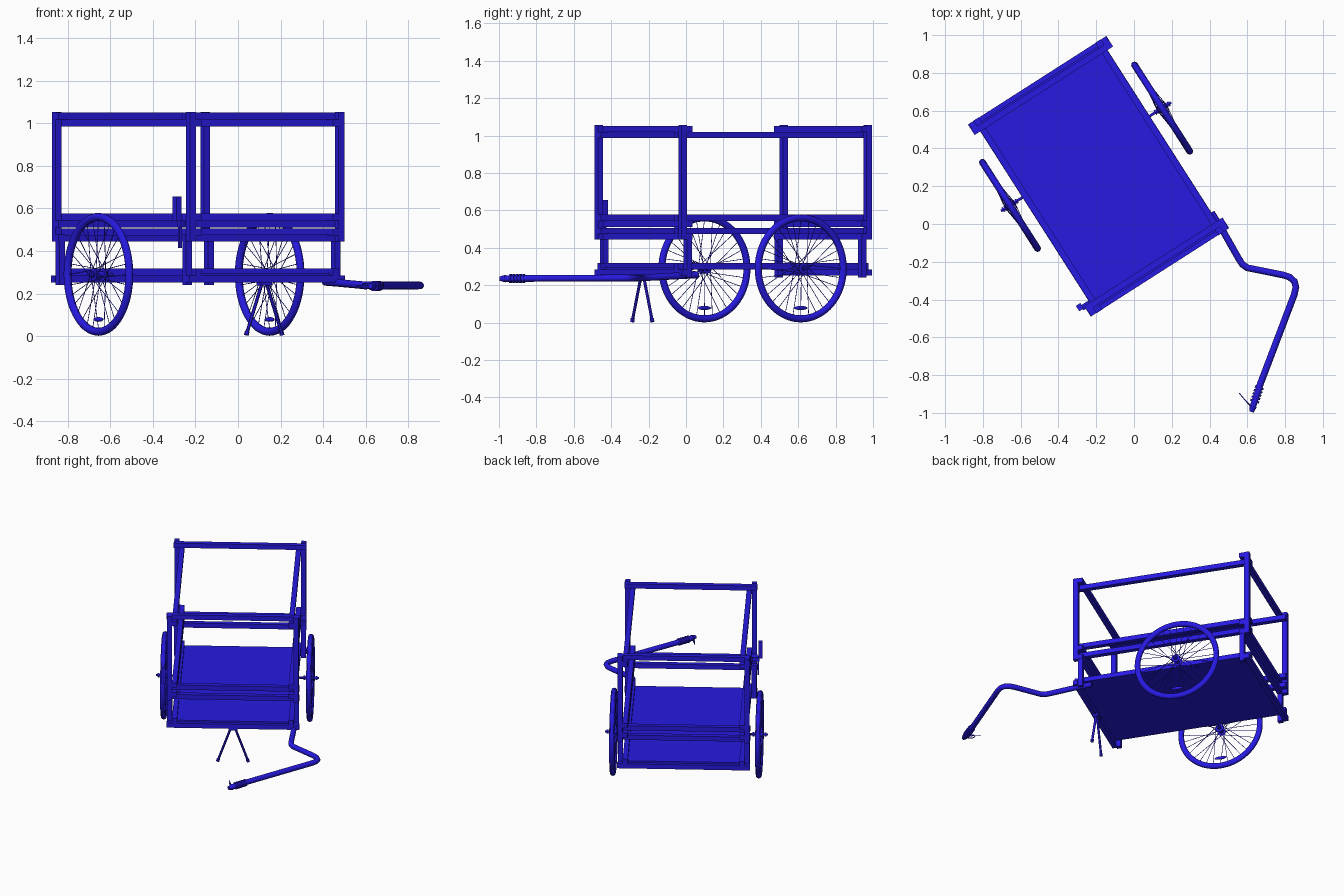
import bpy, bmesh, math
from mathutils import Matrix, Vector

if "Cube" in bpy.data.objects:
    bpy.data.objects.remove(bpy.data.objects["Cube"])

# Cart frame: local x = width, local -y = front, turned about z
M = Matrix.Translation((-0.1875, 0.2525, 0)) @ Matrix.Rotation(math.radians(32.6), 4, 'Z')
I = Matrix.Identity(4)
S = 0.033  # square bar thickness

blue = bpy.data.materials.new("blue")
blue.diffuse_color = (0.02, 0.01, 0.75, 1)
blue.use_nodes = True
blue.node_tree.nodes["Principled BSDF"].inputs["Base Color"].default_value = blue.diffuse_color


def finish(name, bm, mat=M, smooth=False):
    bmesh.ops.recalc_face_normals(bm, faces=bm.faces)
    me = bpy.data.meshes.new(name)
    bm.to_mesh(me)
    bm.free()
    ob = bpy.data.objects.new(name, me)
    ob.matrix_world = mat
    bpy.context.collection.objects.link(ob)
    me.materials.append(blue)
    if smooth:
        bpy.ops.object.select_all(action='DESELECT')
        ob.select_set(True)
        bpy.context.view_layer.objects.active = ob
        bpy.ops.object.shade_smooth_by_angle()
    return ob


def box(name, center, size):
    bm = bmesh.new()
    bmesh.ops.create_cube(bm, size=1, matrix=Matrix.Translation(center) @ Matrix.Diagonal((*size, 1)))
    return finish(name, bm)


def rod(bm, a, b, r, n=12, r2=None):
    a, b = Vector(a), Vector(b)
    d = b - a
    m = Matrix.Translation((a + b) / 2) @ d.to_track_quat('Z', 'Y').to_matrix().to_4x4()
    bmesh.ops.create_cone(bm, cap_ends=True, segments=n, radius1=r,
                          radius2=r if r2 is None else r2, depth=d.length, matrix=m)


def tube(name, pts, r, mat=I, cyclic=False):
    cu = bpy.data.curves.new(name, 'CURVE')
    cu.dimensions = '3D'
    cu.bevel_depth, cu.bevel_resolution, cu.use_fill_caps = r, 4, True
    sp = cu.splines.new('POLY')
    sp.points.add(len(pts) - 1)
    for p, q in zip(sp.points, pts):
        p.co = (*q, 1)
    sp.use_cyclic_u = cyclic
    ob = bpy.data.objects.new(name, cu)
    ob.matrix_world = mat
    bpy.context.collection.objects.link(ob)
    cu.materials.append(blue)
    return ob


# Square-bar frame: stacked rails lapped around the posts
for sx in (-1, 1):
    for sy in (-1, 1):
        box("upper_post", (sx * 0.415, sy * 0.587, 0.75), (S, S, 0.61))
        box("lower_post", (sx * 0.415, sy * 0.554, 0.343), (S, S, 0.205))
    for z in (0.3015, 0.49, 0.56, 1.002):
        box("side_rail", (sx * 0.382, 0, z), (S, 1.21, S))
for sy in (-1, 1):
    box("bottom_end_rail", (0, sy * 0.587, 0.268), (0.87, S, S))
    for z in (0.46, 0.528, 1.035):
        box("end_rail", (0, sy * 0.554, z), (0.87, S, S))

# Floor panel
box("floor_panel", (0, 0, 0.29), (0.80, 1.16, 0.012))

# Wheels
WZ, WR = 0.29, 0.27
for sx in (-1, 1):
    W = M @ Matrix.Translation((sx * 0.478, 0.123, WZ))
    # tyre
    bm = bmesh.new()
    N, K = 64, 12
    g = []
    for i in range(N):
        a = math.tau * i / N
        g.append([bm.verts.new((0.018 * math.sin(math.tau * k / K),
                                (WR + 0.019 * math.cos(math.tau * k / K)) * math.cos(a),
                                (WR + 0.019 * math.cos(math.tau * k / K)) * math.sin(a))) for k in range(K)])
    for i in range(N):
        for k in range(K):
            j, l = (i + 1) % N, (k + 1) % K
            bm.faces.new((g[i][k], g[j][k], g[j][l], g[i][l]))
    finish("tyre", bm, W, True)
    # hub, flanges, axle and nuts
    bm = bmesh.new()
    rod(bm, (-0.033, 0, 0), (0.033, 0, 0), 0.014, 20)
    for s in (-1, 1):
        rod(bm, (s * 0.024, 0, 0), (s * 0.028, 0, 0), 0.028, 24)
        rod(bm, (s * 0.036, 0, 0), (s * 0.046, 0, 0), 0.015, 6)
    rod(bm, (-sx * 0.1, 0, 0), (sx * 0.056, 0, 0), 0.007)
    finish("hub", bm, W, True)
    # crossed spokes
    bm = bmesh.new()
    for i in range(32):
        a = math.tau * i / 32
        b = a + (0.9 if i % 4 < 2 else -0.9)
        x = 0.026 if i % 2 else -0.026
        rod(bm, (x, 0.025 * math.cos(b), 0.025 * math.sin(b)),
            (0, 0.255 * math.cos(a), 0.255 * math.sin(a)), 0.0018, 5)
    finish("spokes", bm, W)
    # reflector
    bm = bmesh.new()
    bmesh.ops.create_uvsphere(bm, u_segments=20, v_segments=10, radius=1,
                              matrix=Matrix.Translation((0, 0, -0.212)) @ Matrix.Diagonal((0.009, 0.042, 0.011, 1)))
    finish("reflector", bm, W, True)

# Two-legged stand under the front rail
bm = bmesh.new()
for s in (-1, 1):
    rod(bm, (s * 0.012, -0.577, 0.25), (s * 0.095, -0.577, 0.02), 0.008)
    rod(bm, (s * 0.095, -0.577, 0.022), (s * 0.1, -0.577, 0.004), 0.011)
finish("stand_legs", bm, M, True)
box("stand_mount", (0, -0.577, 0.247), (0.06, 0.04, 0.02))

# Bent tow arm with a rounded elbow
tube("tow_arm", [(0.41, 0.06, 0.255), (0.47, -0.035, 0.25), (0.555, -0.185, 0.242), (0.575, -0.215, 0.24),
                 (0.60, -0.232, 0.239), (0.79, -0.27, 0.238), (0.825, -0.282, 0.238), (0.85, -0.305, 0.238),
                 (0.857, -0.335, 0.238), (0.848, -0.375, 0.238), (0.66, -0.87, 0.236)], 0.018)

# Ribbed flexible coupling at the arm's end
bm = bmesh.new()
a, b = Vector((0.672, -0.84, 0.236)), Vector((0.63, -0.965, 0.235))
rod(bm, a, b, 0.017, 20)
for i in range(5):
    p = a.lerp(b, 0.18 + 0.14 * i)
    rod(bm, p, p + (b - a) * 0.08, 0.024, 20)
rod(bm, b, (0.622, -0.995, 0.235), 0.02, 20, 0.012)
finish("coupling", bm, I, True)

# Safety strap and small ring
tube("safety_strap", [(0.625, -0.975, 0.235), (0.59, -0.935, 0.24), (0.557, -0.895, 0.235)], 0.0025)
tube("strap_ring", [(0.60 + 0.018 * math.cos(t * math.tau / 16), -0.945 - 0.018 * math.cos(t * math.tau / 16),
                     0.235 + 0.013 * math.sin(t * math.tau / 16)) for t in range(16)], 0.003, cyclic=True)

# Upright lamp on the front left corner
box("lamp", (-0.457, -0.53, 0.598), (0.028, 0.034, 0.115))
box("lamp_bracket", (-0.442, -0.532, 0.48), (0.012, 0.014, 0.13))
box("lamp_clamp", (-0.425, -0.54, 0.528), (0.05, 0.03, 0.03))
